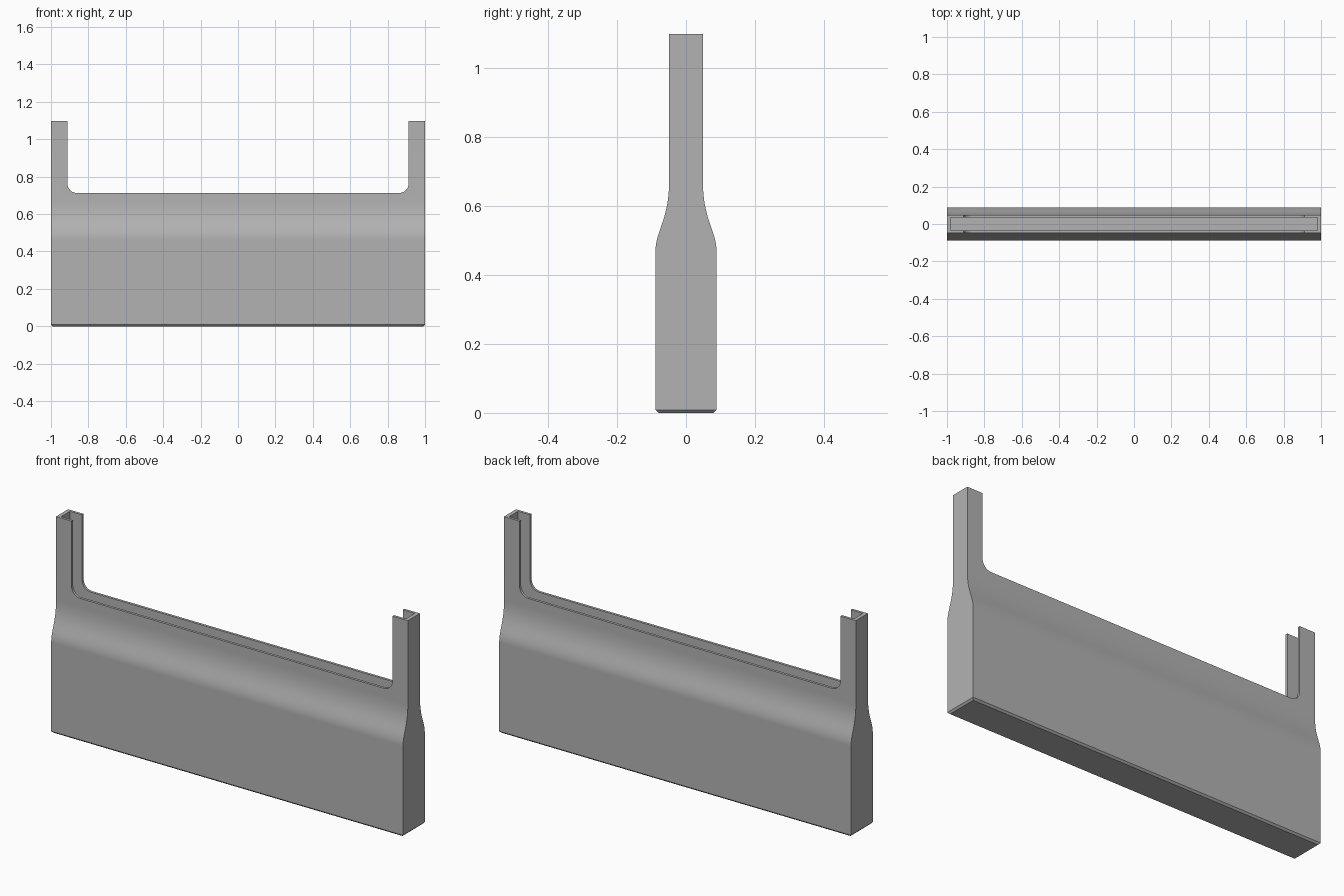
import bpy, bmesh, math

cube = bpy.data.objects.get("Cube")
if cube:
    bpy.data.objects.remove(cube, do_unlink=True)

HEIGHT, VALLEY, POST = 1.097, 0.713, 0.912
FILLET = 0.05

grey = bpy.data.materials.new("satin_grey")
grey.use_nodes = True
colour = (0.45, 0.45, 0.45, 1)
grey.diffuse_color = colour
grey.node_tree.nodes["Principled BSDF"].inputs["Base Color"].default_value = colour


def prism(name, points, offset):
    """Extrude a closed outline of 3D points along an offset vector."""
    bm = bmesh.new()
    face = bm.faces.new([bm.verts.new(p) for p in points])
    extruded = bmesh.ops.extrude_face_region(bm, geom=[face])
    verts = [g for g in extruded["geom"] if isinstance(g, bmesh.types.BMVert)]
    bmesh.ops.translate(bm, verts=verts, vec=offset)
    bmesh.ops.recalc_face_normals(bm, faces=bm.faces)
    # Small chamfer around the base
    base = [e for e in bm.edges if all(abs(v.co.z) < 1e-5 for v in e.verts)]
    if base:
        bmesh.ops.bevel(bm, geom=base, offset=0.009, segments=1, affect='EDGES')
    mesh = bpy.data.meshes.new(name)
    bm.to_mesh(mesh)
    bm.free()
    mesh.materials.append(grey)
    obj = bpy.data.objects.new(name, mesh)
    bpy.context.collection.objects.link(obj)
    return obj


def bezier(a, b, c, d, steps=20):
    for i in range(steps + 1):
        t = i / steps
        s = 1 - t
        yield tuple(s**3 * p + 3 * s * s * t * q + 3 * s * t * t * r + t**3 * u
                    for p, q, r, u in zip(a, b, c, d))


# Side profile: thick base flowing into a slim neck
half = [(0.0885, 0)]
half += bezier((0.0885, 0.465), (0.0885, 0.53), (0.049, 0.558), (0.049, 0.67))
half.append((0.049, HEIGHT))
profile = half + [(-y, z) for y, z in reversed(half)]
holder = prism("slotted_holder", [(-1, y, z) for y, z in profile], (2, 0, 0))

# Opening between the two posts, with rounded lower corners
side = [(POST, HEIGHT + 0.1)]
for i in range(11):
    a = math.radians(90 * i / 10)
    side.append((POST - FILLET + FILLET * math.cos(a),
                 VALLEY + FILLET - FILLET * math.sin(a)))
outline = side + [(-x, z) for x, z in reversed(side)]
opening = prism("opening_cutter", [(x, -0.2, z) for x, z in outline], (0, 0.4, 0))

# Panel slot running along the valley and up inside both posts
sx, sy, floor = 0.98, 0.036, 0.64
slot = prism("slot_cutter", [(-sx, -sy, floor), (sx, -sy, floor),
                             (sx, sy, floor), (-sx, sy, floor)], (0, 0, 0.6))

bpy.ops.object.select_all(action='DESELECT')
bpy.context.view_layer.objects.active = holder
holder.select_set(True)
for cutter in (opening, slot):
    cutter.hide_render = True
    mod = holder.modifiers.new("cut", 'BOOLEAN')
    mod.operation = 'DIFFERENCE'
    mod.solver = 'EXACT'
    mod.object = cutter
    bpy.ops.object.modifier_apply(modifier=mod.name)
    bpy.data.objects.remove(cutter, do_unlink=True)

bpy.ops.object.shade_smooth_by_angle(angle=math.radians(25))
weighted = holder.modifiers.new("weighted_normals", 'WEIGHTED_NORMAL')
weighted.keep_sharp = True
